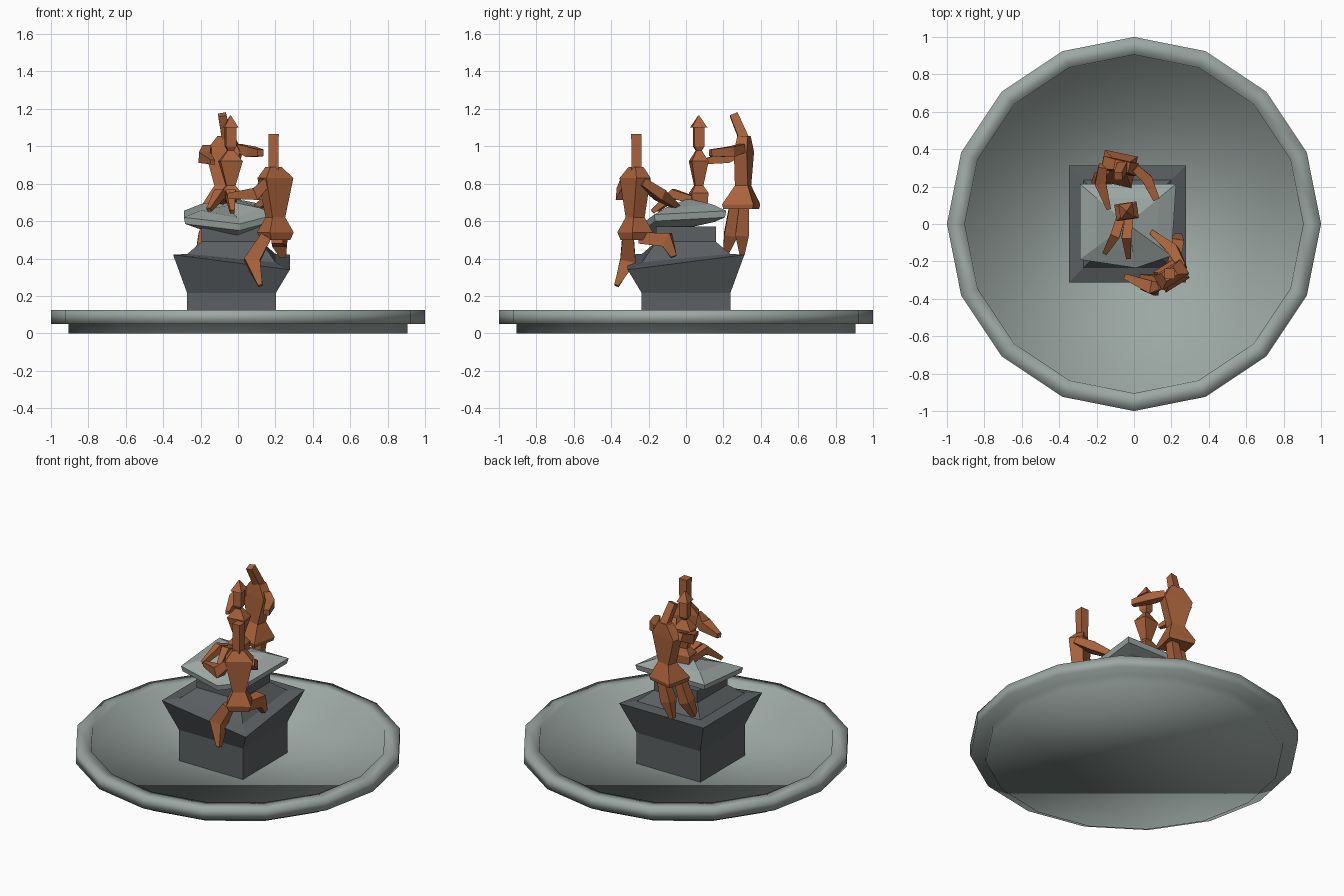
import bpy, bmesh, math
from mathutils import Vector

if "Cube" in bpy.data.objects:
    bpy.data.objects.remove(bpy.data.objects["Cube"])


def material(name, col):
    m = bpy.data.materials.new(name)
    m.diffuse_color = (*col, 1)
    m.use_nodes = True
    m.node_tree.nodes["Principled BSDF"].inputs["Base Color"].default_value = m.diffuse_color
    return m


STONE = material("pale_stone", (0.33, 0.385, 0.365))
SLATE = material("dark_slate", (0.105, 0.116, 0.122))
COPPER = material("copper_brown", (0.40, 0.125, 0.045))


def loft(name, rings, mat, smooth=False):
    """Skin a list of equal-length point rings and cap both ends."""
    bm = bmesh.new()
    vs = [[bm.verts.new(p) for p in r] for r in rings]
    n = len(vs[0])
    for a, b in zip(vs, vs[1:]):
        for i in range(n):
            j = (i + 1) % n
            bm.faces.new((a[i], a[j], b[j], b[i]))
    bm.faces.new(vs[0][::-1])
    bm.faces.new(vs[-1])
    bmesh.ops.recalc_face_normals(bm, faces=bm.faces)
    for f in bm.faces:
        f.smooth = smooth
    me = bpy.data.meshes.new(name)
    bm.to_mesh(me)
    bm.free()
    me.materials.append(mat)
    ob = bpy.data.objects.new(name, me)
    bpy.context.collection.objects.link(ob)
    return ob


def rect(cx, cy, z, hx, hy, yaw=0):
    """Rectangle ring, front-left corner first, anticlockwise."""
    c, s = math.cos(math.radians(yaw)), math.sin(math.radians(yaw))
    return [Vector((cx + x * c - y * s, cy + x * s + y * c, z))
            for x, y in ((-hx, -hy), (hx, -hy), (hx, hy), (-hx, hy))]


def column(name, rows, mat, yaw=0):
    return loft(name, [rect(*r, yaw) for r in rows], mat)


def limb(name, pts, radii):
    """Square-section limb along a path, one radius per point."""
    pts = [Vector(p) for p in pts]
    rings = []
    for i, p in enumerate(pts):
        d = (pts[min(i + 1, len(pts) - 1)] - pts[max(i - 1, 0)]).normalized()
        ref = Vector((0, 0, 1)) if abs(d.z) < 0.8 else Vector((0, 1, 0))
        u = d.cross(ref).normalized()
        v = d.cross(u)
        rings.append([p + (u * a + v * b) * radii[i]
                      for a, b in ((-1, -1), (1, -1), (1, 1), (-1, 1))])
    return loft(name, rings, COPPER)


# Basin: sixteen-sided shallow dish with an overhanging rim
profile = [(0.905, 0), (0.905, 0.05), (1, 0.05), (1, 0.125), (0.905, 0.125), (0.9, 0.008)]
loft("basin", [[(r * math.cos(i * math.pi / 8), r * math.sin(i * math.pi / 8), z)
                for i in range(16)] for r, z in profile], STONE, smooth=True)

# Pedestal: block, flared ledge with one dropped corner, sloped shoulder, neck
rings = [rect(-0.035, 0, z, h, h) for z, h in
         ((0.005, 0.237), (0.215, 0.237), (0.42, 0.312), (0.425, 0.235),
          (0.49, 0.16), (0.57, 0.16))]
rings[2][1].z = 0.34
rings[3][1].z = 0.38
loft("pedestal", rings, SLATE)

# Cap stone: uneven slab with a low peak and a sagging front
edge = [(-0.29, -0.19, 0.585), (0.01, -0.235, 0.55), (0.2, -0.17, 0.6),
        (0.225, 0.215, 0.62), (-0.29, 0.215, 0.62)]


def cap_ring(k, dz):
    return [(-0.035 + (x + 0.035) * k, y * k, z + dz) for x, y, z in edge]


loft("cap_stone", [cap_ring(0.7, -0.025), cap_ring(0.97, 0), cap_ring(1, 0.035),
                   cap_ring(0.65, 0.07), cap_ring(0.05, 0.1)], STONE)

# Front figure: stands on one leg against the ledge
ax, ay = 0.2, -0.272
column("front_figure_body", [
    (ax, ay, 0.5, 0.06, 0.055), (ax, ay, 0.54, 0.075, 0.065), (ax, ay, 0.62, 0.04, 0.035),
    (ax, ay, 0.83, 0.085, 0.045), (ax - 0.01, ay + 0.005, 0.89, 0.035, 0.025)], COPPER, 32)
column("front_figure_head", [
    (0.19, -0.265, 0.87, 0.026, 0.026), (0.19, -0.265, 1.065, 0.028, 0.028)], COPPER)
limb("front_figure_standing_leg",
     [(0.15, -0.31, 0.52), (0.075, -0.31, 0.39), (0.12, -0.372, 0.255)], [0.03, 0.042, 0.012])
limb("front_figure_raised_leg",
     [(0.21, -0.25, 0.51), (0.225, -0.1, 0.5), (0.24, -0.065, 0.41)], [0.03, 0.04, 0.016])
limb("front_figure_left_arm",
     [(0.145, -0.32, 0.81), (0.1, -0.34, 0.745), (-0.05, -0.28, 0.735)], [0.025, 0.034, 0.015])
limb("front_figure_right_arm",
     [(0.26, -0.235, 0.81), (0.21, -0.14, 0.74), (0.09, -0.04, 0.67)], [0.022, 0.03, 0.012])

# Seated figure: pointed hat, legs stretched over the cap stone
bx, by = -0.04, 0.068
column("seated_figure_body", [
    (bx, by, 0.66, 0.045, 0.04), (bx, by, 0.75, 0.055, 0.045), (bx, by, 0.79, 0.024, 0.022),
    (bx, by, 0.92, 0.06, 0.045), (bx, by, 0.985, 0.012, 0.01)], COPPER, 8)
column("seated_figure_head", [
    (bx, by, 0.97, 0.012, 0.01), (bx, by, 1.0, 0.028, 0.028), (bx, by, 1.1, 0.028, 0.028)],
    COPPER, 8)
column("seated_figure_hat", [
    (bx, by, 1.1, 0.038, 0.042), (bx, by, 1.165, 0.002, 0.002)], COPPER, 8)
limb("seated_figure_left_leg",
     [(-0.07, 0.04, 0.71), (-0.1, -0.06, 0.745), (-0.155, -0.155, 0.66)], [0.022, 0.026, 0.012])
limb("seated_figure_right_leg",
     [(-0.025, 0.04, 0.71), (-0.04, -0.07, 0.745), (-0.03, -0.18, 0.65)], [0.022, 0.026, 0.012])

# Rear figure: leans forward with both arms reaching out
cx, cy = -0.075, 0.3
column("rear_figure_body", [
    (cx - 0.01, cy - 0.005, 0.665, 0.085, 0.08), (cx - 0.01, cy - 0.005, 0.69, 0.09, 0.085),
    (cx, cy + 0.005, 0.79, 0.045, 0.035), (cx, cy + 0.01, 0.97, 0.095, 0.035),
    (cx + 0.01, cy + 0.01, 1.055, 0.04, 0.028)], COPPER, -12)
limb("rear_figure_head", [(-0.06, 0.31, 1.04), (-0.085, 0.255, 1.17)], [0.026, 0.022])
limb("rear_figure_left_leg",
     [(-0.13, 0.26, 0.69), (-0.175, 0.24, 0.53), (-0.215, 0.21, 0.42)], [0.026, 0.036, 0.013])
limb("rear_figure_right_leg",
     [(-0.04, 0.31, 0.69), (-0.08, 0.3, 0.53), (-0.11, 0.3, 0.42)], [0.026, 0.036, 0.013])
limb("rear_figure_left_arm",
     [(-0.165, 0.31, 0.985), (-0.18, 0.22, 0.94), (-0.135, 0.08, 0.915)], [0.024, 0.03, 0.012])
limb("rear_figure_right_arm",
     [(0.005, 0.3, 0.99), (0.07, 0.24, 0.97), (0.12, 0.13, 0.965)], [0.022, 0.028, 0.018])
